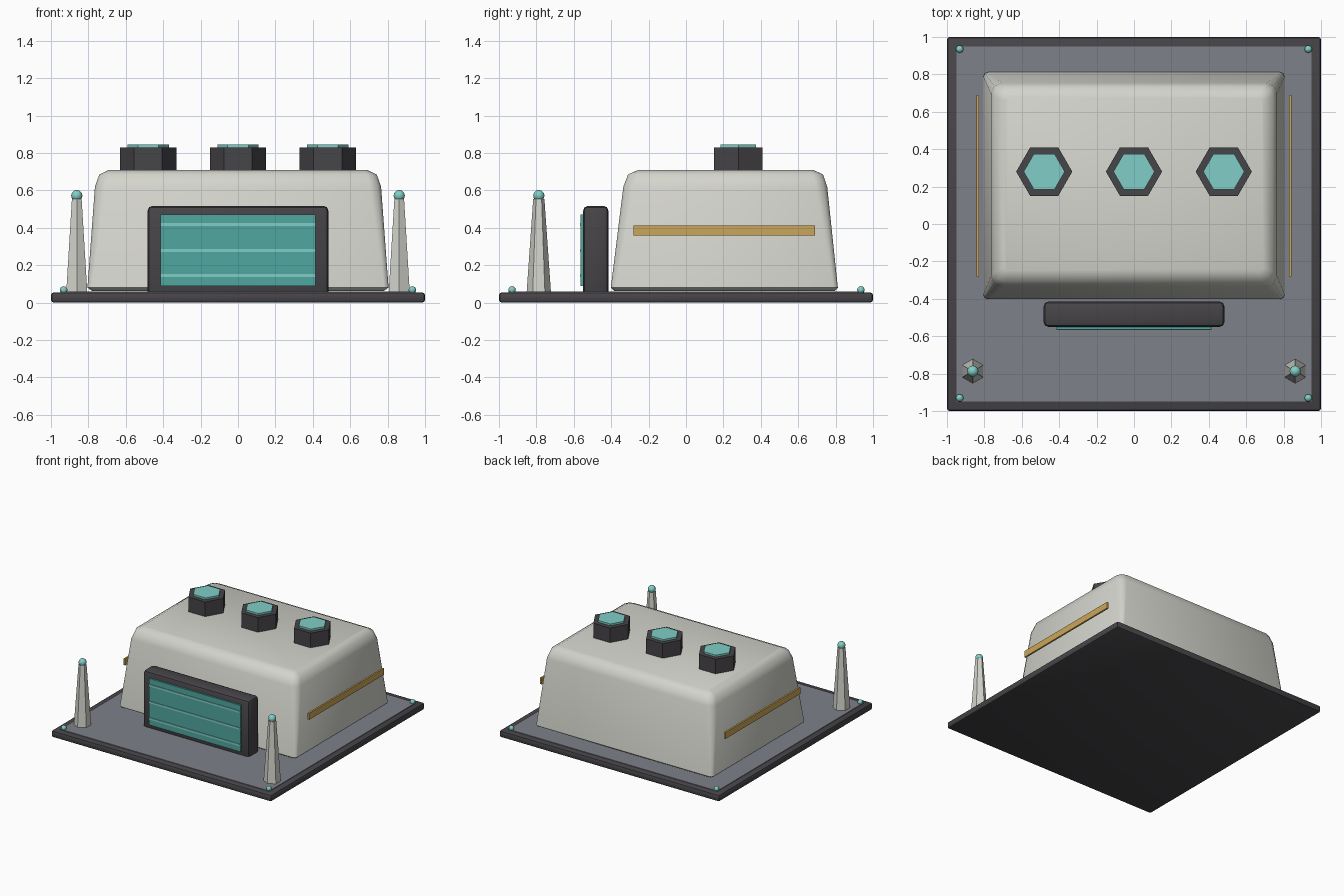
import bpy, bmesh, math

if "Cube" in bpy.data.objects:
    bpy.data.objects.remove(bpy.data.objects["Cube"])


def material(name, rgb):
    m = bpy.data.materials.new(name)
    m.diffuse_color = (*rgb, 1)
    m.use_nodes = True
    m.node_tree.nodes["Principled BSDF"].inputs["Base Color"].default_value = m.diffuse_color
    return m


SHELL = material("pale_shell", (0.66, 0.66, 0.61))
DARK = material("charcoal", (0.062, 0.058, 0.064))
FLOOR = material("slate_floor", (0.21, 0.22, 0.26))
GLOW = material("light_teal", (0.22, 0.62, 0.57))
TEAL = material("deep_teal", (0.08, 0.39, 0.35))
GOLD = material("gold", (0.60, 0.39, 0.10))


def finish(bm, name, mat, angle=30):
    bmesh.ops.recalc_face_normals(bm, faces=bm.faces[:])
    me = bpy.data.meshes.new(name)
    bm.to_mesh(me)
    bm.free()
    ob = bpy.data.objects.new(name, me)
    bpy.context.collection.objects.link(ob)
    me.materials.append(mat)
    bpy.ops.object.select_all(action='DESELECT')
    bpy.context.view_layer.objects.active = ob
    ob.select_set(True)
    bpy.ops.object.shade_smooth_by_angle(angle=math.radians(angle))
    return ob


def box(name, mat, x, y, z, bevel=0, segments=2):
    """Box from (min, max) ranges, with optional rounded edges."""
    bm = bmesh.new()
    bmesh.ops.create_cube(bm, size=1)
    for v in bm.verts:
        v.co = [r[0] + (c + 0.5) * (r[1] - r[0]) for c, r in zip(v.co, (x, y, z))]
    if bevel:
        bmesh.ops.bevel(bm, geom=bm.edges[:], offset=bevel, segments=segments,
                        profile=0.5, affect='EDGES')
    return finish(bm, name, mat, 40)


def prism(name, mat, x, y, z0, z1, r0, r1, turn=0):
    """Six-sided prism or taper."""
    bm = bmesh.new()
    bmesh.ops.create_cone(bm, cap_ends=True, segments=6, radius1=r0, radius2=r1, depth=z1 - z0)
    for v in bm.verts:
        a = math.atan2(v.co.y, v.co.x) + turn
        r = math.hypot(v.co.x, v.co.y)
        v.co = (x + r * math.cos(a), y + r * math.sin(a), v.co.z + (z0 + z1) / 2)
    return finish(bm, name, mat)


def ball(name, mat, x, y, z, r):
    bm = bmesh.new()
    bmesh.ops.create_uvsphere(bm, u_segments=16, v_segments=10, radius=r)
    bmesh.ops.translate(bm, verts=bm.verts[:], vec=(x, y, z))
    return finish(bm, name, mat, 60)


def shell():
    """Tapered housing lofted through rounded rectangles."""
    # z, half width, front y, back y, corner radius
    rings = [(0.063, 0.780, -0.385, 0.795, 0.015), (0.080, 0.805, -0.402, 0.812, 0.025),
             (0.620, 0.765, -0.335, 0.755, 0.060), (0.685, 0.742, -0.310, 0.733, 0.055),
             (0.710, 0.690, -0.255, 0.680, 0.020)]
    bm = bmesh.new()
    loops = []
    for z, hx, y0, y1, r in rings:
        ring = []
        for k, (cx, cy) in enumerate([(hx - r, y1 - r), (r - hx, y1 - r),
                                      (r - hx, y0 + r), (hx - r, y0 + r)]):
            for i in range(3):
                a = math.pi / 2 * (k + i / 2)
                ring.append(bm.verts.new((cx + r * math.cos(a), cy + r * math.sin(a), z)))
        loops.append(ring)
    for a, b in zip(loops, loops[1:]):
        for i in range(len(a)):
            j = (i + 1) % len(a)
            bm.faces.new((a[i], a[j], b[j], b[i]))
    bm.faces.new(loops[0])
    bm.faces.new(loops[-1])
    return finish(bm, "housing", SHELL, 50)


# Ground slab and inset floor
box("base_slab", DARK, (-1, 1), (-1, 1), (0, 0.055), 0.015)
box("floor_plate", FLOOR, (-0.95, 0.95), (-0.95, 0.95), (0.045, 0.06))

shell()

# Roof vents with glowing caps
for i, x in enumerate((-0.48, 0, 0.48)):
    prism(f"roof_vent_{i}", DARK, x, 0.28, 0.69, 0.83, 0.15, 0.15, math.pi / 6)
    prism(f"vent_cap_{i}", GLOW, x, 0.28, 0.82, 0.845, 0.11, 0.11, math.pi / 6)

# Front door: frame, panel and bright slats
box("door_frame", DARK, (-0.483, 0.483), (-0.55, -0.415), (0.03, 0.517), 0.025)
box("door_panel", TEAL, (-0.415, 0.415), (-0.563, -0.54), (0.09, 0.472))
for i, z in enumerate((0.145, 0.28, 0.418)):
    box(f"door_slat_{i}", GLOW, (-0.415, 0.415), (-0.568, -0.56), (z - 0.008, z + 0.008))

# Side rails, front beacons and corner lamps
for side, s in (("left", -1), ("right", 1)):
    box(f"{side}_rail", GOLD, sorted((s * 0.829, s * 0.843)), (-0.28, 0.69), (0.36, 0.413))
    prism(f"{side}_beacon_post", SHELL, s * 0.862, -0.787, 0.055, 0.555, 0.065, 0.03)
    ball(f"{side}_beacon_lamp", GLOW, s * 0.862, -0.787, 0.572, 0.03)
    for end, y in (("front", -0.93), ("back", 0.935)):
        ball(f"{side}_{end}_corner_lamp", GLOW, s * 0.932, y, 0.068, 0.02)
